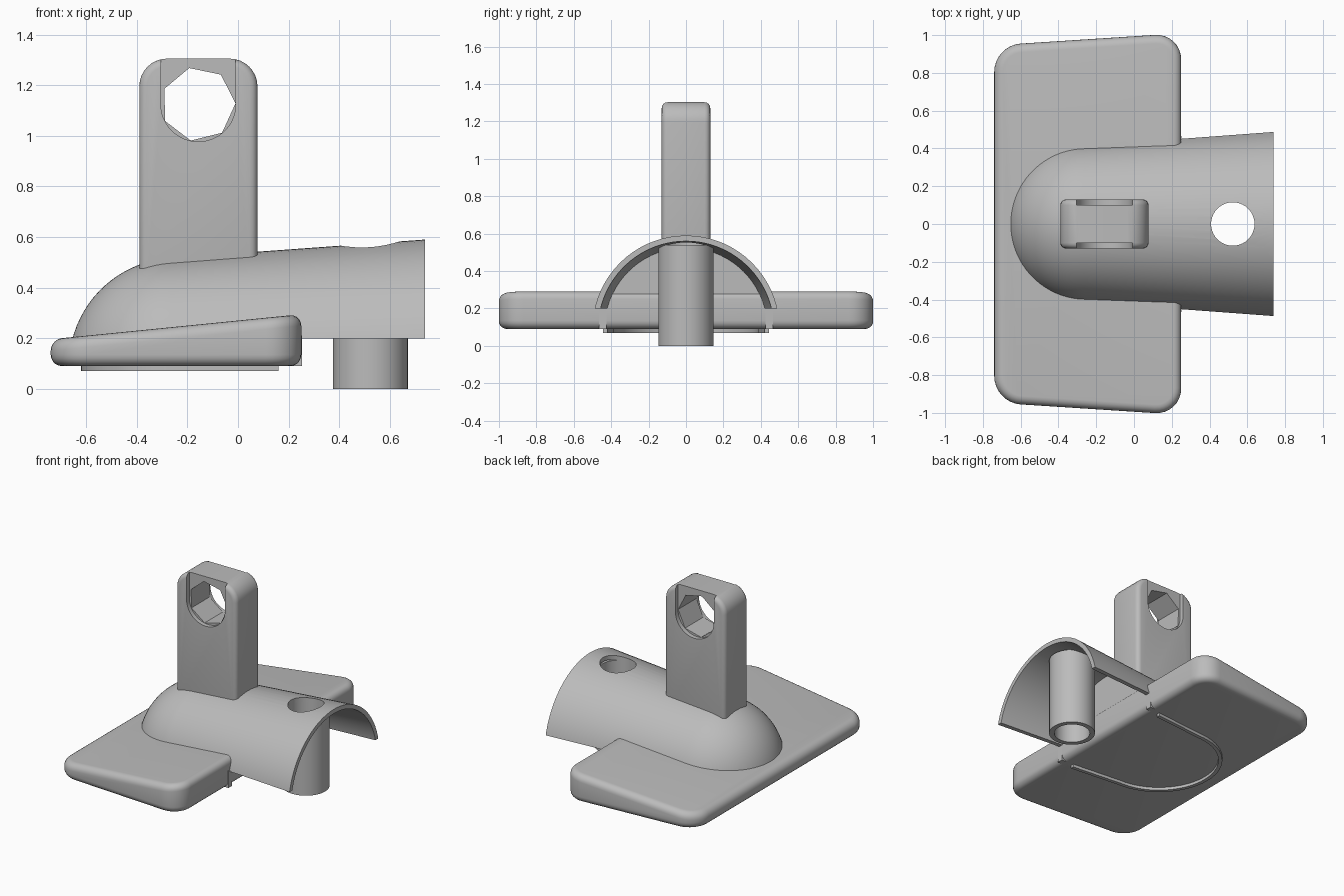
import bpy, bmesh, math
from mathutils import Vector, Matrix

if "Cube" in bpy.data.objects:
    bpy.data.objects.remove(bpy.data.objects["Cube"])

GREY = (0.5, 0.5, 0.5, 1)
grey = bpy.data.materials.new("plain grey")
grey.use_nodes = True
grey.diffuse_color = GREY
grey.node_tree.nodes["Principled BSDF"].inputs["Base Color"].default_value = GREY


def finish(name, bm):
    bmesh.ops.recalc_face_normals(bm, faces=bm.faces)
    mesh = bpy.data.meshes.new(name)
    bm.to_mesh(mesh)
    bm.free()
    obj = bpy.data.objects.new(name, mesh)
    bpy.context.collection.objects.link(obj)
    mesh.materials.append(grey)
    return obj


def activate(obj):
    bpy.ops.object.select_all(action='DESELECT')
    obj.select_set(True)
    bpy.context.view_layer.objects.active = obj


def smooth(obj, degrees=32):
    activate(obj)
    bpy.ops.object.shade_smooth_by_angle(angle=math.radians(degrees))


def round_edges(obj, width, segments=5):
    mod = obj.modifiers.new("Round", 'BEVEL')
    mod.width, mod.segments = width, segments
    mod.limit_method, mod.angle_limit = 'ANGLE', math.radians(35)
    activate(obj)
    bpy.ops.object.modifier_apply(modifier=mod.name)


def cut(obj, cutter):
    mod = obj.modifiers.new("Cut", 'BOOLEAN')
    mod.operation, mod.solver, mod.object = 'DIFFERENCE', 'EXACT', cutter
    cutter.hide_render = True
    activate(obj)
    bpy.ops.object.modifier_apply(modifier=mod.name)
    bpy.data.objects.remove(cutter)


def prism(points, push):
    """Solid made by extruding a closed outline along a vector."""
    bm = bmesh.new()
    face = bm.faces.new([bm.verts.new(p) for p in points])
    ext = bmesh.ops.extrude_face_region(bm, geom=[face], use_keep_orig=True)
    moved = [g for g in ext["geom"] if isinstance(g, bmesh.types.BMVert)]
    bmesh.ops.translate(bm, verts=moved, vec=push)
    return bm


def box(lo, hi):
    x0, y0, z0 = lo
    x1, y1, z1 = hi
    return prism([(x0, y0, z0), (x1, y0, z0), (x1, y1, z0), (x0, y1, z0)], (0, 0, z1 - z0))


def arc(cx, cy, r, start, end, n):
    return [(cx + r * math.cos(math.radians(start + (end - start) * i / n)),
             cy + r * math.sin(math.radians(start + (end - start) * i / n)))
            for i in range(n + 1)]


def round_along(bm, axis, offset, segments, test=lambda mid: True):
    edges = [e for e in bm.edges if test((e.verts[0].co + e.verts[1].co) / 2)
             and abs((e.verts[0].co - e.verts[1].co).normalized()[axis]) > 0.99
             and len(e.link_faces) == 2]
    bmesh.ops.bevel(bm, geom=edges, offset=offset, segments=segments,
                    profile=0.5, affect='EDGES')


# Wide wedge-shaped base with rounded corners
bm = prism([(-0.74, -0.946, 0.09), (0.25, -1.01, 0.09),
            (0.25, 1.01, 0.09), (-0.74, 0.946, 0.09)], (0, 0, 0.1))
for v in bm.verts:
    if v.co.z > 0.1:
        v.co.z = 0.27 + 0.1 * v.co.x
round_along(bm, 2, 0.14, 8)
base = finish("wedge_base", bm)
round_edges(base, 0.045)
smooth(base)

# Domed hood, open and hollow at the +x end
profile = arc(-0.24, 0, 0.428, 180, 93, 20)
profile += [(0.738, 0.5), (0.738, 0.47), (0.24, 0.435), (0.24, 0)]
bm = bmesh.new()
verts = [bm.verts.new((x, 0, 0.09 + r)) for x, r in profile]
edges = [bm.edges.new(pair) for pair in zip(verts, verts[1:])]
bmesh.ops.spin(bm, geom=verts + edges, cent=(0, 0, 0.09), axis=(1, 0, 0),
               angle=math.tau, steps=72, use_merge=True)
bmesh.ops.remove_doubles(bm, verts=bm.verts, dist=0.0005)
sliced = bmesh.ops.bisect_plane(bm, geom=bm.verts[:] + bm.edges[:] + bm.faces[:],
                                plane_co=(0, 0, 0.2), plane_no=(0, 0, 1), clear_inner=True)
rim = [g for g in sliced["geom_cut"] if isinstance(g, bmesh.types.BMEdge)]
bmesh.ops.holes_fill(bm, edges=rim, sides=0)
hood = finish("domed_hood", bm)
TUBE_X = 0.523
bore = [(x, y, 0.3) for x, y in arc(TUBE_X, 0, 0.115, 0, 360, 40)[:-1]]
cut(hood, finish("bore_cutter", prism(bore, (0, 0, 0.5))))
smooth(hood)

# Hollow tube below the open end of the hood
bm = bmesh.new()
section = [(0.115, 0), (0.148, 0), (0.148, 0.54), (0.115, 0.54)]
verts = [bm.verts.new((TUBE_X + r, 0, z)) for r, z in section]
edges = [bm.edges.new((verts[i], verts[(i + 1) % 4])) for i in range(4)]
bmesh.ops.spin(bm, geom=verts + edges, cent=(TUBE_X, 0, 0), axis=(0, 0, 1),
               angle=math.tau, steps=40, use_merge=True)
bmesh.ops.remove_doubles(bm, verts=bm.verts, dist=0.0005)
smooth(finish("hollow_tube", bm))

# Upright post with rounded top
bm = box((-0.39, -0.13, 0.4), (0.077, 0.13, 1.305))
round_along(bm, 1, 0.11, 8, lambda mid: mid.z > 1)
post = finish("upright_post", bm)
round_edges(post, 0.03, 4)

# Shallow slots open at the top on both sides, and a faceted eye through the post
EYE = (-0.157, 1.125)
slot = arc(*EYE, 0.148, 180, 360, 24)
slot = slot + [(slot[-1][0], 1.5), (slot[0][0], 1.5)]
for side in (-1, 1):
    outline = [(x, side * 0.1, z) for x, z in slot]
    cut(post, finish("slot_cutter", prism(outline, (0, side * 0.2, 0))))
eye = [(x, -0.3, z) for x, z in arc(*EYE, 0.147, 104, 464, 7)[:-1]]
cut(post, finish("eye_cutter", prism(eye, (0, 0.6, 0))))
smooth(post)

# Thin U-shaped ridge under the base
outer = [(0.16, 0.445)] + arc(-0.21, 0, 0.41, 90, 270, 32) + [(0.16, -0.445)]
inner = [(0.16, 0.42)] + arc(-0.21, 0, 0.385, 90, 270, 32) + [(0.16, -0.42)]
outline = [(x, y, 0.07) for x, y in outer + inner[::-1]]
smooth(finish("under_ridge", prism(outline, (0, 0, 0.05))))

# Small feet where the hood leaves the base
for side, name in ((-1, "right_foot"), (1, "left_foot")):
    finish(name, box((0.16, min(side * 0.425, side * 0.465), 0.09),
                     (0.252, max(side * 0.425, side * 0.465), 0.21)))
